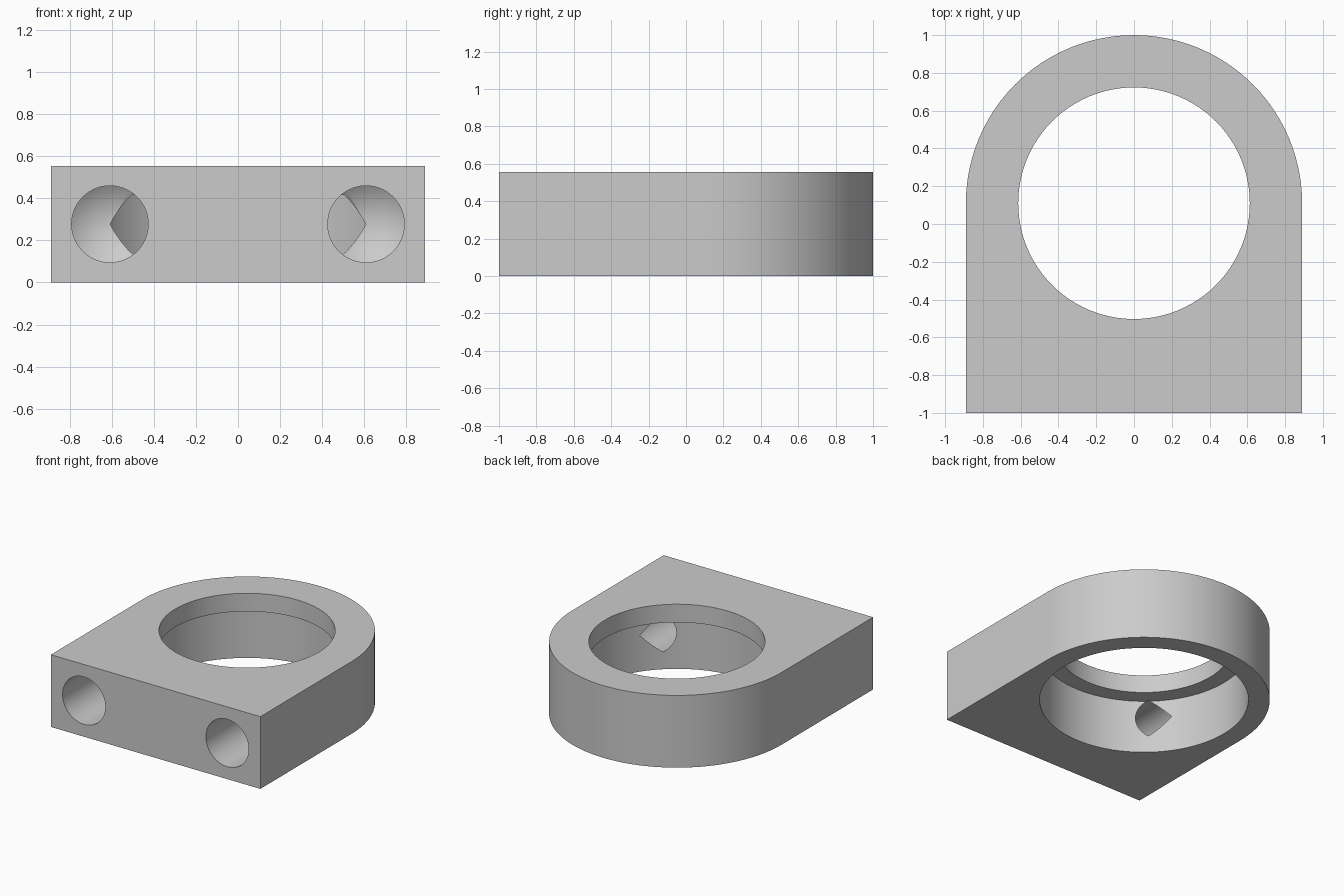
import bpy, bmesh, math
from mathutils import Matrix

cube = bpy.data.objects.get("Cube")
if cube:
    bpy.data.objects.remove(cube, do_unlink=True)

# Main sizes
HALF_W, HEIGHT, CENTER_Y = 0.89, 0.555, 0.11
BORE_R, RECESS_R, RECESS_TOP = 0.613, 0.739, 0.416
DRILL_X, DRILL_R, SHOULDER_Y, TIP_Y = 0.609, 0.182, -0.435, -0.309
SEGMENTS = 96

grey = bpy.data.materials.new("plain grey")
grey.use_nodes = True
grey.diffuse_color = (0.6, 0.6, 0.6, 1)
grey.node_tree.nodes["Principled BSDF"].inputs["Base Color"].default_value = grey.diffuse_color


def make_object(name, bm):
    bmesh.ops.recalc_face_normals(bm, faces=bm.faces[:])
    mesh = bpy.data.meshes.new(name)
    bm.to_mesh(mesh)
    bm.free()
    mesh.materials.append(grey)
    obj = bpy.data.objects.new(name, mesh)
    bpy.context.collection.objects.link(obj)
    return obj


def lathe(name, profile, matrix):
    """Closed solid turned around z from (radius, height) points."""
    bm = bmesh.new()
    verts = [bm.verts.new((r, 0, z)) for r, z in profile]
    edges = [bm.edges.new(pair) for pair in zip(verts, verts[1:])]
    bmesh.ops.spin(bm, geom=verts + edges, cent=(0, 0, 0), axis=(0, 0, 1),
                   angle=math.tau, steps=SEGMENTS)
    bmesh.ops.remove_doubles(bm, verts=bm.verts[:], dist=1e-4)
    bm.transform(matrix)
    obj = make_object(name, bm)
    obj.hide_render = True
    return obj


# Block with a rounded back
bm = bmesh.new()
outline = [(-HALF_W, -1), (HALF_W, -1)]
for i in range(SEGMENTS // 2 + 1):
    a = math.tau * i / SEGMENTS
    outline.append((HALF_W * math.cos(a), CENTER_Y + HALF_W * math.sin(a)))
base = bm.faces.new([bm.verts.new((x, y, 0)) for x, y in outline])
top = bmesh.ops.extrude_face_region(bm, geom=[base])["geom"]
bmesh.ops.translate(bm, vec=(0, 0, HEIGHT),
                    verts=[v for v in top if isinstance(v, bmesh.types.BMVert)])
block = make_object("ring_block", bm)

# Stepped bore, wider below the lip
cutters = [lathe("bore_cutter",
                 [(0, -0.1), (RECESS_R, -0.1), (RECESS_R, RECESS_TOP),
                  (BORE_R, RECESS_TOP), (BORE_R, 0.7), (0, 0.7)],
                 Matrix.Translation((0, CENTER_Y, 0)))]

# Two drilled front holes with conical ends
for side, x in (("right", -DRILL_X), ("left", DRILL_X)):
    place = Matrix.Translation((x, 0, HEIGHT / 2)) @ Matrix.Rotation(-math.pi / 2, 4, "X")
    cutters.append(lathe(side + "_drill_cutter",
                         [(0, -1.1), (DRILL_R, -1.1), (DRILL_R, SHOULDER_Y), (0, TIP_Y)],
                         place))

bpy.ops.object.select_all(action="DESELECT")
block.select_set(True)
bpy.context.view_layer.objects.active = block
for cutter in cutters:
    mod = block.modifiers.new(cutter.name, "BOOLEAN")
    mod.operation = "DIFFERENCE"
    mod.solver = "EXACT"
    mod.object = cutter
    bpy.ops.object.modifier_apply(modifier=mod.name)
    bpy.data.objects.remove(cutter, do_unlink=True)

bpy.ops.object.shade_smooth_by_angle(angle=math.radians(30))
